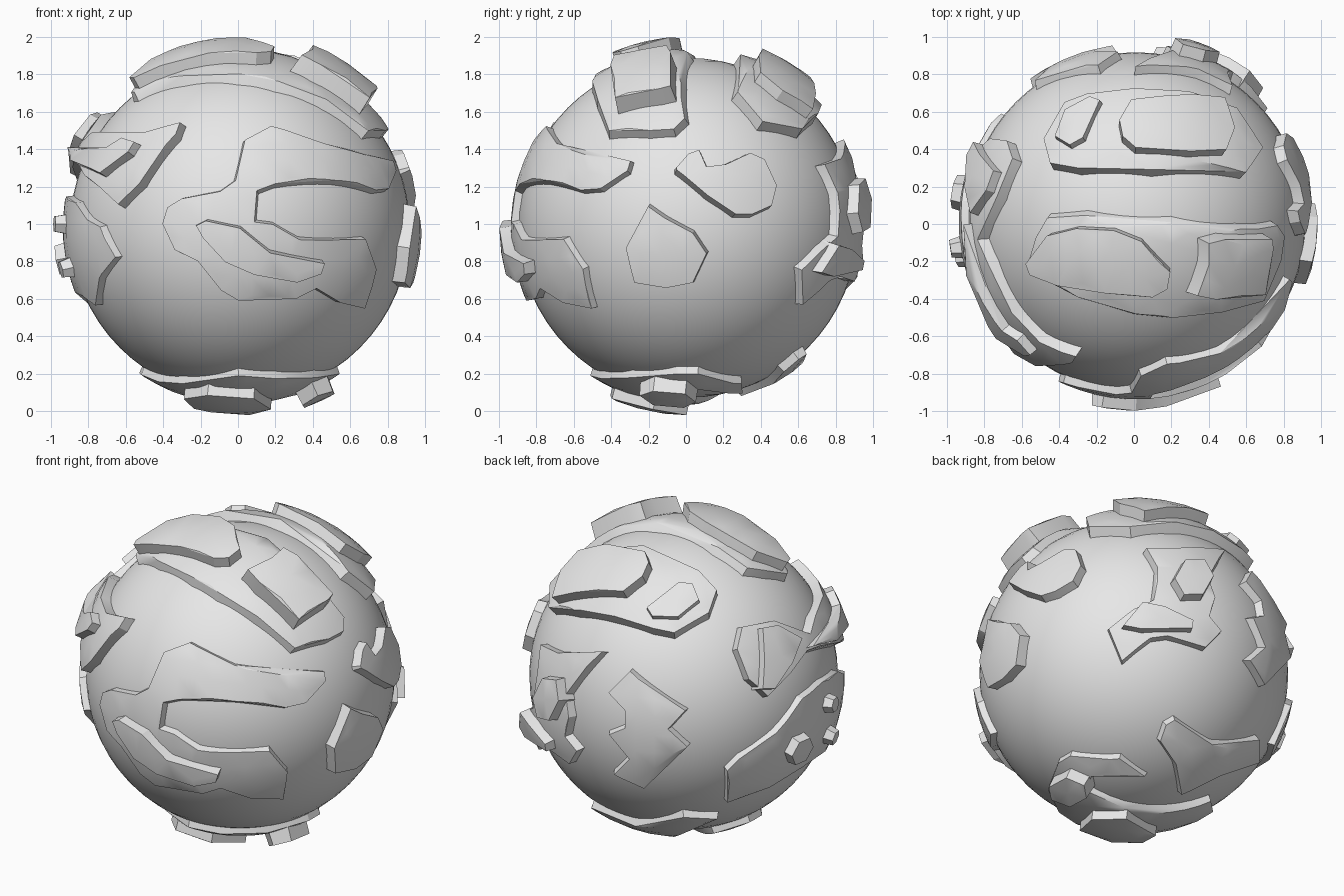
import bpy, bmesh, math
from mathutils import Vector
from mathutils.geometry import delaunay_2d_cdt

cube = bpy.data.objects.get("Cube")
if cube:
    bpy.data.objects.remove(cube, do_unlink=True)

CENTRE = Vector((.01, .01, .98))
RADIUS = .908
LAND = RADIUS + .025     # radius at which land outlines are laid down
HIGH = RADIUS + .08      # the same for ridges and hills

grey = bpy.data.materials.new("light grey")
grey.use_nodes = True
grey.diffuse_color = (.8, .8, .8, 1)
grey.node_tree.nodes["Principled BSDF"].inputs["Base Color"].default_value = (.8, .8, .8, 1)


def finish(obj, angle):
    """Give the object its colour and smooth shading with sharp edges."""
    obj.data.materials.append(grey)
    bpy.ops.object.select_all(action='DESELECT')
    obj.select_set(True)
    bpy.context.view_layer.objects.active = obj
    bpy.ops.object.shade_smooth_by_angle(angle=math.radians(angle))


def side(azimuth, elevation, origin=(0, 0)):
    """Return a function that drops a flat outline on the globe from one side."""
    a, e = math.radians(azimuth), math.radians(elevation)
    out = Vector((math.sin(a) * math.cos(e), -math.cos(a) * math.cos(e), math.sin(e)))
    right = Vector((math.cos(a), math.sin(a), 0))
    up = out.cross(right)

    def drop(*points, radius=LAND):
        directions = []
        for u, v in points:
            u, v = u - origin[0], v - origin[1]
            depth = math.sqrt(max(0, radius ** 2 - u * u - v * v))
            directions.append((right * u + up * v + out * depth).normalized())
        return directions
    return drop


front = side(0, 0, (.01, .98))
right_side = side(90, 0, (.01, .98))
left_side = side(270, 0, (-.01, .98))
top = side(0, 90, (.01, .01))
bottom = side(0, -90, (.01, -.01))
back_left = side(215, 25)
back_below = side(139, -31)


def inset(outline, amount):
    """Move a flat closed outline inwards by an even amount."""
    n = len(outline)
    area = sum(outline[i - 1].x * outline[i].y - outline[i].x * outline[i - 1].y for i in range(n))
    turn = math.copysign(1, area)
    moved = []
    for i, p in enumerate(outline):
        a = (p - outline[i - 1]).normalized()
        b = (outline[(i + 1) % n] - p).normalized()
        inward = Vector((-a.y - b.y, a.x + b.x)) * turn
        moved.append(p + inward * amount / max(.6, 1 + a.dot(b)))
    return moved


def plate(name, outline, height, slope=.025):
    """Raise an outline radially from the globe, with a curved top and sloping walls."""
    middle = sum(outline, Vector()).normalized()
    frame = middle.to_track_quat('Z', 'Y').to_matrix()
    flat = []
    for direction in outline:
        p = frame.transposed() @ direction
        flat.append(Vector((p.x / p.z, p.y / p.z)))
    crest = inset(flat, slope)
    # Inner grid lets the top follow the curve of the globe
    step = .12
    count = 14
    grid = [Vector((i * step, j * step)) for i in range(-count, count + 1)
            for j in range(-count, count + 1)]
    n = len(crest)
    edges = [(i, (i + 1) % n) for i in range(n)]
    verts, _, faces, *_ = delaunay_2d_cdt(crest + grid, edges, [], 1, 1e-5)

    bm = bmesh.new()
    made = [bm.verts.new((v.x, v.y, 0)) for v in verts]
    for f in faces:
        bm.faces.new([made[i] for i in f])
    bmesh.ops.delete(bm, geom=[v for v in bm.verts if not v.link_faces], context='VERTS')
    rim = [e for e in bm.edges if e.is_boundary]
    new = bmesh.ops.extrude_edge_only(bm, edges=rim)["geom"]
    foot = {v for v in new if isinstance(v, bmesh.types.BMVert)}
    for v in bm.verts:
        p = v.co.xy
        radius = RADIUS + height
        if v in foot:
            p = flat[min(range(n), key=lambda i: (crest[i] - p).length)]
            radius = RADIUS - .025
        v.co = CENTRE + (frame @ Vector((p.x, p.y, 1))).normalized() * radius
    bmesh.ops.recalc_face_normals(bm, faces=bm.faces)
    # Keep the open shell facing outwards
    if sum((f.calc_center_median() - CENTRE).dot(f.normal) * f.calc_area() for f in bm.faces) < 0:
        bmesh.ops.reverse_faces(bm, faces=bm.faces)
    mesh = bpy.data.meshes.new(name)
    bm.to_mesh(mesh)
    bm.free()
    obj = bpy.data.objects.new(name, mesh)
    bpy.context.collection.objects.link(obj)
    finish(obj, 25)


def peak(name, drop, height, *points):
    plate(name, drop(*points, radius=HIGH), height)


def knob(name, drop, u, v, size, height):
    ring = [(u + size * math.cos(k * math.pi / 3), v + size * math.sin(k * math.pi / 3))
            for k in range(6)]
    plate(name, drop(*ring, radius=HIGH), height, .03)


# Globe
bpy.ops.mesh.primitive_uv_sphere_add(segments=64, ring_count=32, radius=RADIUS, location=CENTRE)
globe = bpy.context.object
globe.name = "globe"
finish(globe, 30)

# Front land
plate("front_land", front(
    (.17, 1.53), (.45, 1.44), (.82, 1.34), (.84, 1.27), (.8, 1.17), (.73, 1.16), (.5, 1.21),
    (.2, 1.19), (.12, 1.16), (.11, 1.03), (.19, 1.02), (.33, .94), (.68, .94), (.74, .77),
    (.67, .54), (.53, .57), (.41, .64), (.31, .59), (0, .58), (-.1, .64), (-.22, .79),
    (-.34, .85), (-.41, 1), (-.38, 1.1), (-.3, 1.15), (-.1, 1.19), (-.03, 1.24), (.02, 1.45)), .04)
peak("front_ridge", front, .1,
     (-.25, 1), (-.17, 1.04), (.02, 1), (.18, .87), (.48, .81), (.45, .72), (.31, .67),
     (.08, .71), (-.08, .78), (-.2, .91))

# Upper front land
plate("upper_front_land", top(
    (-.58, -.22), (-.53, -.05), (-.46, .07), (-.25, .09), (.2, .06), (.55, .02), (.75, .03),
    (.8, -.05), (.78, -.2), (.68, -.43), (.45, -.5), (.2, -.53), (0, -.51), (-.3, -.42),
    (-.55, -.28)), .05, .06)
peak("upper_front_ridge", top, .115,
     (-.58, -.2), (-.46, -.04), (-.3, 0), (-.1, -.01), (.05, -.07), (.21, -.24), (.19, -.35),
     (.1, -.4), (-.15, -.38), (-.4, -.34), (-.55, -.28))
plate("upper_left_ridge", top(
    (.33, -.06), (.45, -.03), (.72, -.03), (.73, -.12), (.68, -.39), (.4, -.42), (.26, -.39),
    (.33, -.2), radius=HIGH), .15, .05)

# Upper back land
plate("upper_back_land", top(
    (-.38, .66), (-.5, .45), (-.46, .3), (-.3, .27), (.1, .26), (.6, .25), (.7, .4),
    (.55, .63), (.3, .72), (0, .74), (-.25, .71), radius=LAND + .03), .065, .035)
plate("upper_back_ridge", top(
    (-.1, .55), (-.03, .67), (.3, .7), (.49, .68), (.55, .5), (.5, .37), (.3, .36),
    (0, .38), (-.08, .45), radius=HIGH + .03), .13)
peak("upper_back_hill", top, .1,
     (-.44, .45), (-.38, .61), (-.23, .69), (-.15, .66), (-.25, .44), (-.34, .39))

# Islands on the left
plate("notched_island", right_side(
    (-.07, 1.3), (0, 1.38), (.08, 1.41), (.12, 1.32), (.2, 1.33), (.33, 1.39), (.42, 1.35),
    (.49, 1.2), (.46, 1.08), (.35, 1.03), (.25, 1.03), (.1, 1.13), (-.07, 1.27)), .055)
plate("round_island", right_side(
    (-.33, .88), (-.2, 1.12), (-.1, 1.05), (.05, .97), (.13, .85), (.05, .68), (-.1, .65),
    (-.28, .68), (-.3, .75)), .065)

# Curved land on the right
plate("curved_land", front(
    (-.28, 1.54), (-.31, 1.46), (-.5, 1.2), (-.62, 1.08), (-.72, 1.17), (-.8, 1.23))
    + back_left((.71, .12), (.62, 0), (.48, -.14), (.36, -.03), (.29, .15), (.32, .29),
                (.51, .33), (.71, .26))
    + top((-.74, -.2), (-.62, -.45), (-.48, -.6)), .06)
peak("curved_land_back_hill", back_left, .11,
     (.43, .29), (.54, .31), (.7, .22), (.64, .06), (.53, -.1), (.43, -.1))
peak("curved_land_front_hill", front, .11,
     (-.91, 1.41), (-.88, 1.31), (-.72, 1.24), (-.56, 1.36), (-.51, 1.44), (-.6, 1.47),
     (-.68, 1.42))

# Lower right land and its knobs
plate("lower_right_land", front(
    (-.85, 1.13), (-.79, 1.04), (-.72, 1), (-.63, .82), (-.72, .7), (-.74, .55), (-.81, .6))
    + back_left((.68, -.55), (.5, -.66), (.24, -.75), (.24, -.55), (.32, -.47), (.53, -.32),
                (.68, -.12), (.8, -.02)), .04)
knob("large_knob", left_side, -.17, .81, .12, .095)
knob("upper_knob", left_side, .13, 1.0, .08, .095)
knob("lower_knob", left_side, .18, .76, .08, .095)

# Zigzag and star lands at the back
plate("zigzag_land", back_left(
    (-.31, .05), (.04, -.2), (-.06, -.31), (.05, -.41), (-.22, -.67), (-.43, -.57),
    (-.34, -.48), (-.46, -.33), (-.36, -.29), (-.36, -.21), (-.46, -.1)), .045)
plate("star_land", back_below(
    (.06, .74), (.27, .74), (.54, .71), (.46, .55), (.5, .44), (.47, .34), (.54, .25),
    (.43, .14), (.21, .21), (.12, .2), (-.06, .06), (-.15, .28), (0, .4), (.11, .45),
    (.13, .62)), .05)
knob("star_hill", back_below, .36, .56, .14, .11)
peak("star_ridge", back_below, .11,
     (-.08, .28), (.06, .45), (.2, .42), (.38, .33), (.37, .25), (.06, .25))

# Lower back land
plate("lower_back_land", back_below(
    (.14, -.38), (.18, -.27), (.25, -.23), (.47, -.38), (.74, -.36), (.73, -.52),
    (.5, -.6), (.26, -.71), (.23, -.52)), .045)

# Bottom land
plate("bottom_land", bottom(
    (.55, .05), (.55, -.07), (.36, -.31), (.14, -.31), (.36, -.07), (.32, .02), (.1, -.04),
    (-.37, -.27), (-.53, -.1), (-.52, .05), (-.3, .33), (0, .52), (.2, .46), (.42, .3)), .04)
peak("bottom_ridge", bottom, .095,
     (-.31, .27), (-.17, .42), (.1, .41), (.2, .17), (.07, -.03), (-.25, .06))
peak("bottom_knob", bottom, .115,
     (.31, .18), (.41, .27), (.51, .18), (.52, -.01), (.41, -.08), (.32, 0))
